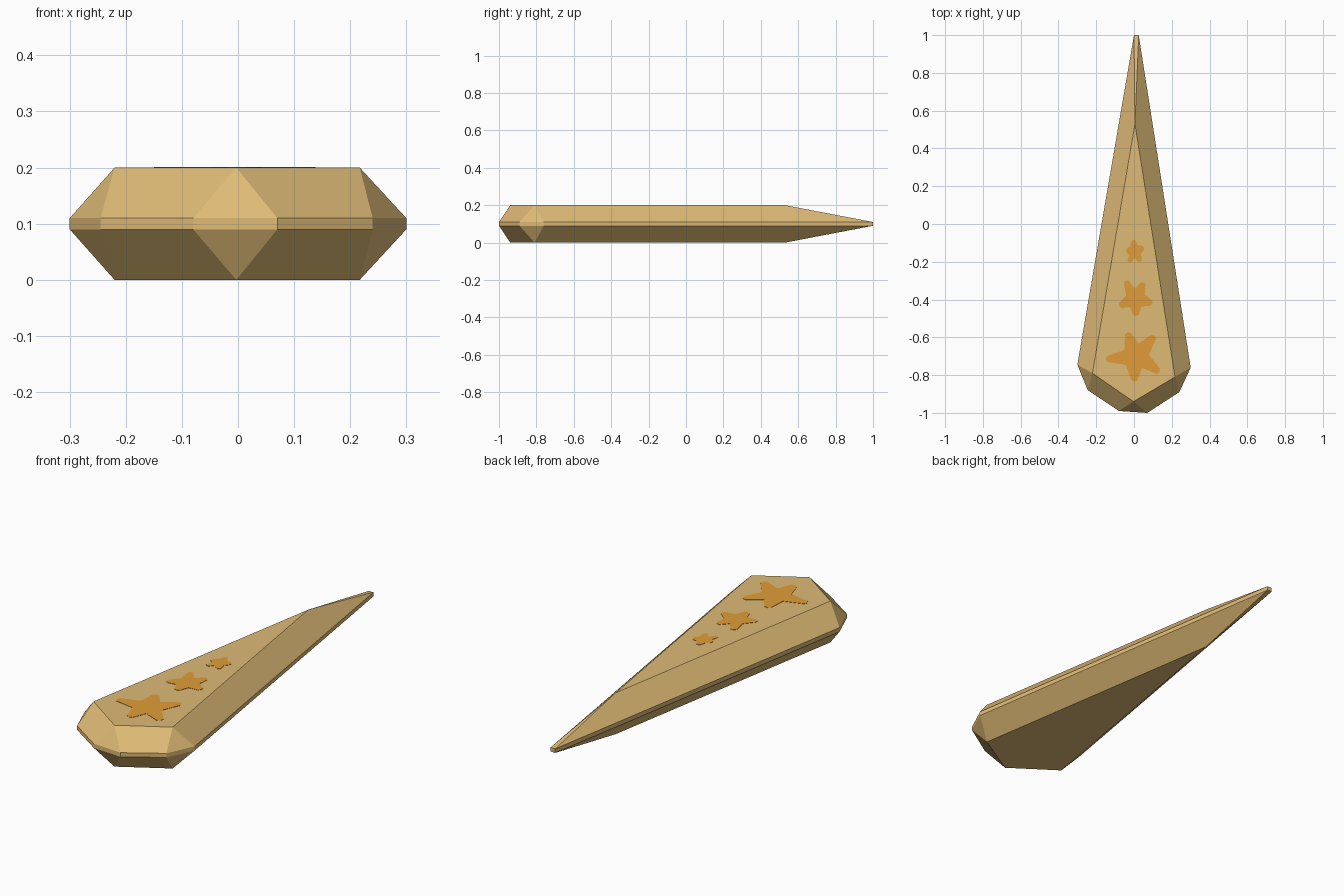
import bpy, bmesh
from mathutils import Vector

if "Cube" in bpy.data.objects:
    bpy.data.objects.remove(bpy.data.objects["Cube"])


def material(name, rgb):
    m = bpy.data.materials.new(name)
    m.diffuse_color = (*rgb, 1)
    m.use_nodes = True
    m.node_tree.nodes["Principled BSDF"].inputs["Base Color"].default_value = m.diffuse_color
    return m


def finish(bm, name, mat):
    bmesh.ops.recalc_face_normals(bm, faces=bm.faces)
    me = bpy.data.meshes.new(name)
    bm.to_mesh(me)
    bm.free()
    me.materials.append(mat)
    ob = bpy.data.objects.new(name, me)
    bpy.context.collection.objects.link(ob)
    return ob


sand = material("sand", (0.74, 0.495, 0.18))
orange = material("orange", (0.75, 0.335, 0.038))

# Faceted body: each flat-face corner fans out to two rim points
corners = [(-0.22, -0.79), (-0.003, -0.94), (0.217, -0.81), (0.005, 0.53)]
rim = [(-0.30, -0.745), (-0.245, -0.88), (-0.08, -0.99), (0.07, -1.0),
       (0.24, -0.89), (0.30, -0.76), (0.025, 1.0), (0.0, 1.0)]
bm = bmesh.new()
rims = []
for z_flat, z_rim in ((0.0, 0.09), (0.2, 0.11)):
    flat = [bm.verts.new((x, y, z_flat)) for x, y in corners]
    edge = [bm.verts.new((x, y, z_rim)) for x, y in rim]
    rims.append(edge)
    bm.faces.new(flat)
    for i in range(4):
        a, b, c = edge[2 * i], edge[2 * i + 1], edge[(2 * i + 2) % 8]
        bm.faces.new((flat[i], a, b))
        bm.faces.new((flat[i], b, c, flat[(i + 1) % 4]))
# Thin band around the middle
for i in range(8):
    j = (i + 1) % 8
    bm.faces.new((rims[0][i], rims[0][j], rims[1][j], rims[1][i]))
finish(bm, "shell_body", sand)


# Painted stars: five blunt arms given by their tips, as very thin plates
def star(name, centre, tips, inner, blunt):
    c = Vector(centre)
    arms = [Vector(t) - c for t in tips]
    outline = []
    for i, arm in enumerate(arms):
        side = Vector((-arm.y, arm.x)).normalized() * blunt
        outline += [c + arm * 0.95 - side, c + arm, c + arm * 0.95 + side]
        nxt = arms[(i + 1) % 5]
        outline.append(c + (arm + nxt).normalized() * inner)
    bm = bmesh.new()
    base = bm.faces.new([bm.verts.new((p.x, p.y, 0.1995)) for p in outline])
    top = bmesh.ops.extrude_face_region(bm, geom=[base])["geom"]
    bmesh.ops.translate(bm, vec=(0, 0, 0.002),
                        verts=[v for v in top if isinstance(v, bmesh.types.BMVert)])
    finish(bm, name, orange)


star("large_star", (0.01, -0.70),
     [(0.11, -0.59), (-0.035, -0.575), (-0.15, -0.715), (0.0, -0.835), (0.135, -0.785)],
     0.07, 0.016)
star("medium_star", (0.008, -0.395),
     [(0.052, -0.31), (-0.045, -0.30), (-0.078, -0.435), (0.01, -0.487), (0.098, -0.42)],
     0.053, 0.014)
star("small_star", (0.004, -0.143),
     [(0.052, -0.125), (-0.005, -0.085), (-0.042, -0.14), (-0.027, -0.202), (0.035, -0.20)],
     0.036, 0.011)
